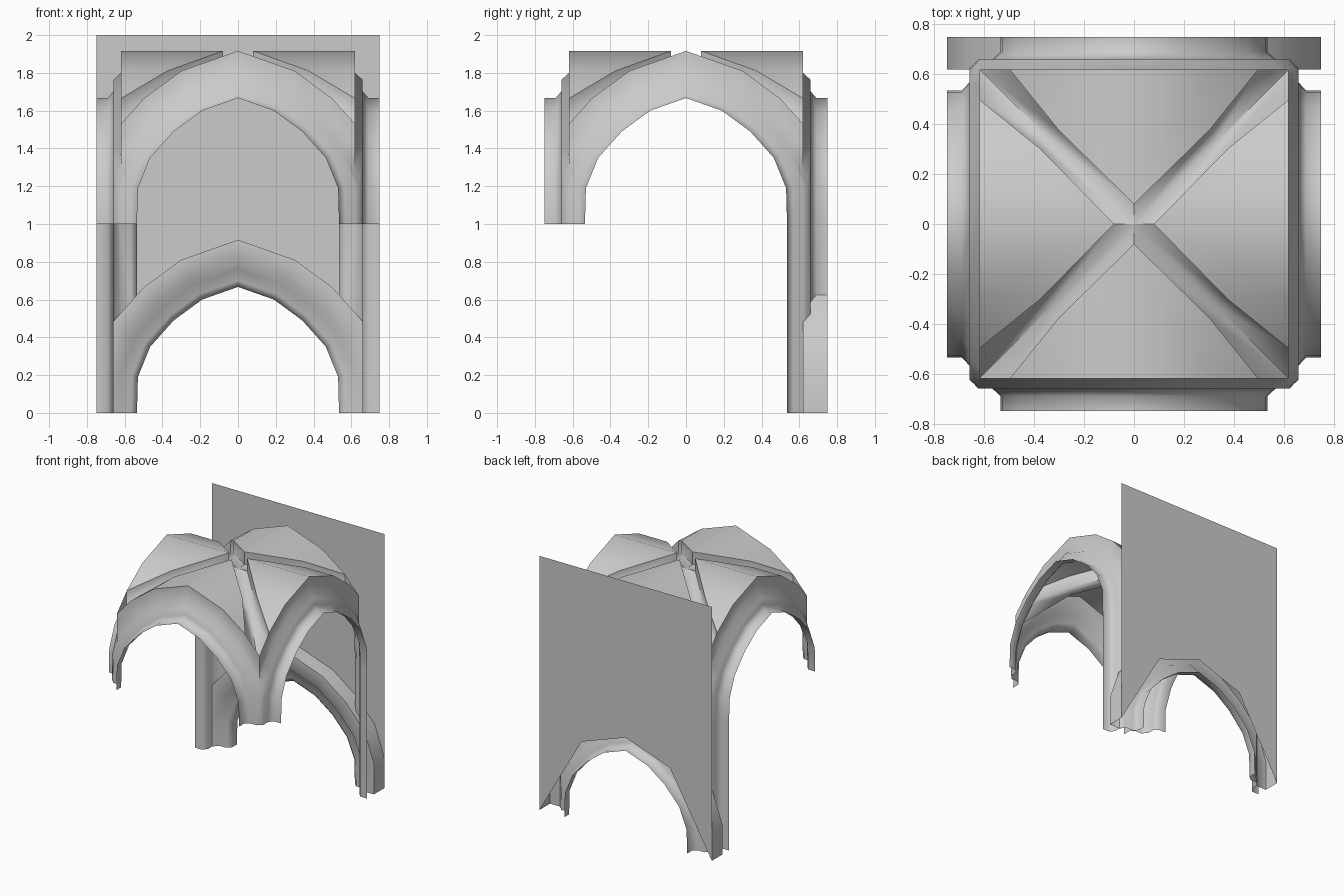
import bpy, bmesh, math
from mathutils import Vector, Matrix

cube = bpy.data.objects.get("Cube")
if cube:
    bpy.data.objects.remove(cube, do_unlink=True)

stone = bpy.data.materials.new("stone_grey")
stone.use_nodes = True
GREY = (0.6, 0.6, 0.6, 1)
stone.diffuse_color = GREY
stone.node_tree.nodes["Principled BSDF"].inputs["Base Color"].default_value = GREY

# Half of the pointed opening (x, height above springing), springing to apex
OPENING = [(0.535, 0), (0.53, 0.19), (0.465, 0.35), (0.34, 0.49), (0.19, 0.6), (0, 0.667)]
# Moulding section: (offset out from the opening, y)
MOULDING = [(0, -0.75), (0, -0.69), (0.033, -0.66), (0.09, -0.66), (0.125, -0.62), (0.235, -0.62)]
HALF = 0.75
FACE = 0.62
RIB_DEPTH = 0.1


def offset_curve(path, dist):
    """Push a half arch outwards, keeping its foot level and its apex on x = 0."""
    out = []
    for i, p in enumerate(path):
        p = Vector(p)
        normals = []
        for a, b in zip(path[max(i - 1, 0):i + 1], path[max(i, 0):i + 2]):
            if a != b:
                d = (Vector(b) - Vector(a)).normalized()
                normals.append(Vector((d.y, -d.x)))
        if i == 0:
            normals = [Vector((1, 0))]
        elif i == len(path) - 1:
            normals = [normals[0], Vector((-normals[0].x, normals[0].y))]
        n = sum(normals, Vector((0, 0))).normalized()
        out.append(p + n * dist / n.dot(normals[0]))
    return out


OUTER = offset_curve(OPENING, MOULDING[-1][0])


def clip(bm, point, normal):
    geom = bm.verts[:] + bm.edges[:] + bm.faces[:]
    bmesh.ops.bisect_plane(bm, geom=geom, plane_co=point, plane_no=normal, clear_outer=True)


def finish(name, bm, turn=0):
    bmesh.ops.remove_doubles(bm, verts=bm.verts[:], dist=0.0005)
    bmesh.ops.recalc_face_normals(bm, faces=bm.faces[:])
    bm.transform(Matrix.Rotation(math.radians(turn), 4, "Z"))
    mesh = bpy.data.meshes.new(name)
    bm.to_mesh(mesh)
    bm.free()
    mesh.materials.append(stone)
    obj = bpy.data.objects.new(name, mesh)
    bpy.context.collection.objects.link(obj)
    bpy.ops.object.select_all(action="DESELECT")
    obj.select_set(True)
    bpy.context.view_layer.objects.active = obj
    bpy.ops.object.shade_smooth_by_angle(angle=math.radians(55))
    return obj


def half_arch(side, base, foot, section, mitre=True, on_lower_arch=False):
    """Sweep the moulding along half an arch; side is 1 or -1."""
    bm = bmesh.new()
    rows = []
    for dist, y in section:
        curve = offset_curve(OPENING, dist)
        pts = [(p.x, p.y + base) for p in curve]
        if foot < base:
            pts.insert(0, (pts[0][0], foot))
        rows.append([bm.verts.new((x if mitre else min(x, HALF), y, z)) for x, z in pts])
    for a, b in zip(rows, rows[1:]):
        for i in range(len(a) - 1):
            bm.faces.new((a[i], a[i + 1], b[i + 1], b[i]))
    if mitre:
        clip(bm, (0, 0, 0), (1, 1, 0))
    if on_lower_arch:
        a, b = OUTER[2], OUTER[3]
        clip(bm, (a.x, 0, a.y), (b.y - a.y, 0, a.x - b.x) if b.y < a.y else (a.y - b.y, 0, b.x - a.x))
    bm.transform(Matrix.Diagonal((side, 1, 1, 1)))
    return bm


def arch(name, base, feet, turn, section=MOULDING, **options):
    whole = bmesh.new()
    for side, foot in zip((1, -1), feet):
        part = half_arch(side, base, foot, section, **options)
        temp = bpy.data.meshes.new("temp")
        part.to_mesh(temp)
        part.free()
        whole.from_mesh(temp)
        bpy.data.meshes.remove(temp)
    return finish(name, whole, turn)


# Four vault arches; the rear piers reach the lower floor
arch("front_arch", 1, (1, 1), 0)
arch("left_arch", 1, (0, 1), 90)
arch("right_arch", 1, (1, 0), -90)
arch("back_arch", 1, (0.2, 0.2), 180, on_lower_arch=True)

# Lower doorway arch with a top surface running back to the wall
capped = MOULDING + [(MOULDING[-1][0], -HALF)]
arch("doorway_arch", 0, (0, 0), 180, section=capped, mitre=False)

# Back wall with a doorway cut
bm = bmesh.new()
for s in (1, -1):
    outline = [(HALF, 0), (HALF, 2), (0, 2), (0, 0.77), (0.385, 0.635)]
    bm.faces.new([bm.verts.new((s * x, HALF, z)) for x, z in outline])
finish("back_wall", bm)

# Vault panels and diagonal ribs share these stations, from centre to corner
crown = [(p.x, p.y + 1) for p in reversed(OUTER[3:])]
reach = [0.08, 0.375, FACE]
spine = [(0, crown[0][1]), (0.33, 1.782), (FACE, 1.525)]

for name, turn in (("front", 0), ("left", 90), ("back", 180), ("right", -90)):
    bm = bmesh.new()
    for s in (1, -1):
        inner = [bm.verts.new((s * x, -r, z)) for (x, z), r in zip(crown, reach)]
        rim = [bm.verts.new((s * x, -FACE, z)) for x, z in crown[:2]]
        bm.faces.new((inner[0], inner[1], rim[1], rim[0]))
        bm.faces.new((inner[1], inner[2], rim[1]))
    finish(name + "_vault_panel", bm, turn)

    # Rib: upright sides dropping to a shallow trough along the diagonal
    bm = bmesh.new()
    lines = []
    for swap in (False, True):
        for drop in ((0, RIB_DEPTH) if not swap else (RIB_DEPTH, 0)):
            pts = [(x, r, z - drop) for (x, z), r in zip(crown, reach)]
            lines.append([(y, x, z) if swap else (x, y, z) for x, y, z in pts])
        if not swap:
            lines.append([(d, d, z - RIB_DEPTH) for d, z in spine])
    grid = [[bm.verts.new((x, -y, z)) for x, y, z in line] for line in lines]
    for a, b in zip(grid, grid[1:]):
        for i in range(len(a) - 1):
            bm.faces.new((a[i], a[i + 1], b[i + 1], b[i]))
    finish(name + "_diagonal_rib", bm, turn)
